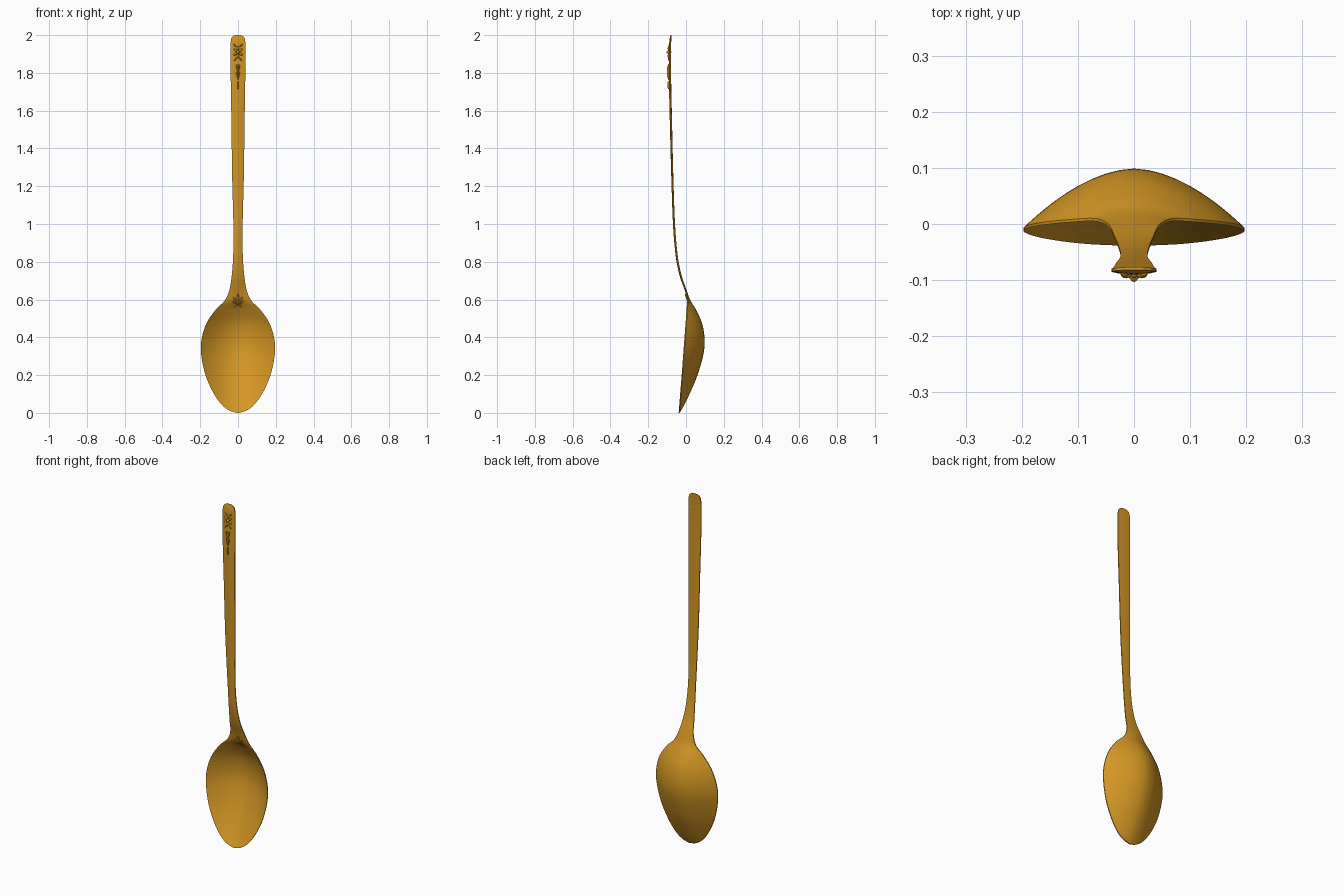
import bpy, bmesh, math
from mathutils import Vector, Matrix

if "Cube" in bpy.data.objects:
    bpy.data.objects.remove(bpy.data.objects["Cube"])

gold = bpy.data.materials.new("warm gold")
gold.diffuse_color = (0.66, 0.31, 0.018, 1)
gold.use_nodes = True
gold.node_tree.nodes["Principled BSDF"].inputs["Base Color"].default_value = gold.diffuse_color

# Stations along the spoon: height, half width, edge y, back bulge, front bulge
STATIONS = [
    (0.000, 0.004, -0.034, 0.000, 0.000),
    (0.008, 0.036, -0.033, 0.004, 0.003),
    (0.035, 0.078, -0.031, 0.018, 0.017),
    (0.10, 0.127, -0.026, 0.045, 0.044),
    (0.20, 0.172, -0.018, 0.079, 0.078),
    (0.32, 0.196, -0.009, 0.103, 0.102),
    (0.40, 0.191, -0.003, 0.101, 0.100),
    (0.48, 0.164, 0.003, 0.080, 0.078),
    (0.55, 0.115, 0.008, 0.043, 0.038),
    (0.595, 0.070, 0.010, 0.014, 0.006),
    (0.65, 0.046, 0.000, 0.003, -0.002),
    (0.72, 0.034, -0.023, 0.002, -0.004),
    (0.80, 0.027, -0.040, 0.001, -0.005),
    (0.90, 0.024, -0.052, 0.001, -0.005),
    (1.02, 0.025, -0.060, 0.001, -0.005),
    (1.25, 0.031, -0.068, 0.001, -0.005),
    (1.55, 0.035, -0.075, 0.001, -0.006),
    (1.80, 0.039, -0.080, 0.001, -0.006),
    (1.93, 0.040, -0.080, 0.001, -0.005),
    (1.97, 0.038, -0.079, 0.001, -0.004),
    (1.99, 0.031, -0.078, 0.001, -0.002),
    (2.000, 0.015, -0.077, 0.000, 0.000),
]
THICK = 0.005


def spline(points, steps):
    """Catmull-Rom through all stations."""
    pts = [Vector(p) for p in points]
    out = []
    for i in range(len(pts) - 1):
        b, c = pts[i], pts[i + 1]
        a = pts[i - 1] if i else b
        d = pts[i + 2] if i + 2 < len(pts) else c
        # tangents scaled by uneven spacing in height
        h = c[0] - b[0]
        m1 = (c - a) * (h / max(c[0] - a[0], 1e-6))
        m2 = (d - b) * (h / max(d[0] - b[0], 1e-6))
        for k in range(steps):
            t = k / steps
            out.append(b * (2*t**3 - 3*t**2 + 1) + m1 * (t**3 - 2*t**2 + t)
                       + c * (3*t**2 - 2*t**3) + m2 * (t**3 - t**2))
    return out + [pts[-1]]


ROWS = spline([tuple(s) for s in STATIONS], 5)


def front_y(z, x=0.0):
    """Height of the front surface at a given place."""
    for a, b in zip(ROWS, ROWS[1:]):
        if a[0] <= z <= b[0]:
            r = a.lerp(b, (z - a[0]) / (b[0] - a[0]))
            return r[2] - THICK + r[4] * (1 - min(1, abs(x) / r[1]) ** 1.8)
    return -0.08


def finish(bm, name):
    bmesh.ops.recalc_face_normals(bm, faces=bm.faces)
    me = bpy.data.meshes.new(name)
    bm.to_mesh(me)
    bm.free()
    ob = bpy.data.objects.new(name, me)
    bpy.context.collection.objects.link(ob)
    me.materials.append(gold)
    bpy.ops.object.select_all(action='DESELECT')
    ob.select_set(True)
    bpy.context.view_layer.objects.active = ob
    bpy.ops.object.shade_smooth_by_angle(angle=math.radians(40))
    return ob


# Spoon body: bowl, neck and handle lofted as one closed skin
bm = bmesh.new()
N = 24
rings = []
for z, w, y, back, front in ROWS:
    us = [math.sin(math.pi / 2 * (2 * i / N - 1)) for i in range(N + 1)]
    ring = [bm.verts.new((u * w, y + back * (1 - abs(u) ** 1.8), z)) for u in us]
    ring += [bm.verts.new((u * w, y - THICK + front * (1 - abs(u) ** 1.8), z))
             for u in reversed(us)]
    rings.append(ring)
for a, b in zip(rings, rings[1:]):
    for i in range(len(a)):
        j = (i + 1) % len(a)
        bm.faces.new((a[i], a[j], b[j], b[i]))
bm.faces.new(rings[0])
bm.faces.new(rings[-1])
finish(bm, "spoon_body")


def bead(bm, x, z, length, width, height, angle=0.0):
    """Raised oval resting on the front surface, tilted in its plane."""
    slope = math.atan2(front_y(z + 0.01, x) - front_y(z - 0.01, x), 0.02)
    m = (Matrix.Translation((x, front_y(z, x), z))
         @ Matrix.Rotation(-slope, 4, 'X') @ Matrix.Rotation(angle, 4, 'Y')
         @ Matrix.Diagonal((width, height, length, 1)))
    bmesh.ops.create_uvsphere(bm, u_segments=12, v_segments=8, radius=1, matrix=m)


# Flower relief near the handle end
bm = bmesh.new()
bead(bm, 0, 1.91, 0.009, 0.009, 0.013)
for k in range(6):
    a = k * math.tau / 6
    bead(bm, 0.016 * math.sin(a), 1.91 + 0.021 * math.cos(a), 0.011, 0.006, 0.007, a)
for s in (-1, 1):
    bead(bm, s * 0.016, 1.945, 0.010, 0.004, 0.005, s * 0.7)
    bead(bm, s * 0.013, 1.873, 0.011, 0.004, 0.005, -s * 0.6)
finish(bm, "handle_flower")

# Stem and buds trailing down the handle
bm = bmesh.new()
bead(bm, 0, 1.805, 0.042, 0.005, 0.010)
bead(bm, 0, 1.735, 0.022, 0.003, 0.009)
for s in (-1, 1):
    bead(bm, s * 0.007, 1.83, 0.016, 0.003, 0.006, s * 0.2)
    bead(bm, s * 0.006, 1.79, 0.014, 0.003, 0.005, s * 0.2)
finish(bm, "handle_stem")

# Leaf relief where the neck meets the bowl
bm = bmesh.new()
bead(bm, 0, 0.60, 0.036, 0.006, 0.005)
for s in (-1, 1):
    bead(bm, s * 0.013, 0.595, 0.022, 0.005, 0.004, s * 0.45)
    bead(bm, s * 0.022, 0.585, 0.014, 0.004, 0.003, s * 0.8)
    bead(bm, s * 0.010, 0.568, 0.014, 0.004, 0.003, -s * 0.5)
finish(bm, "bowl_leaf")
